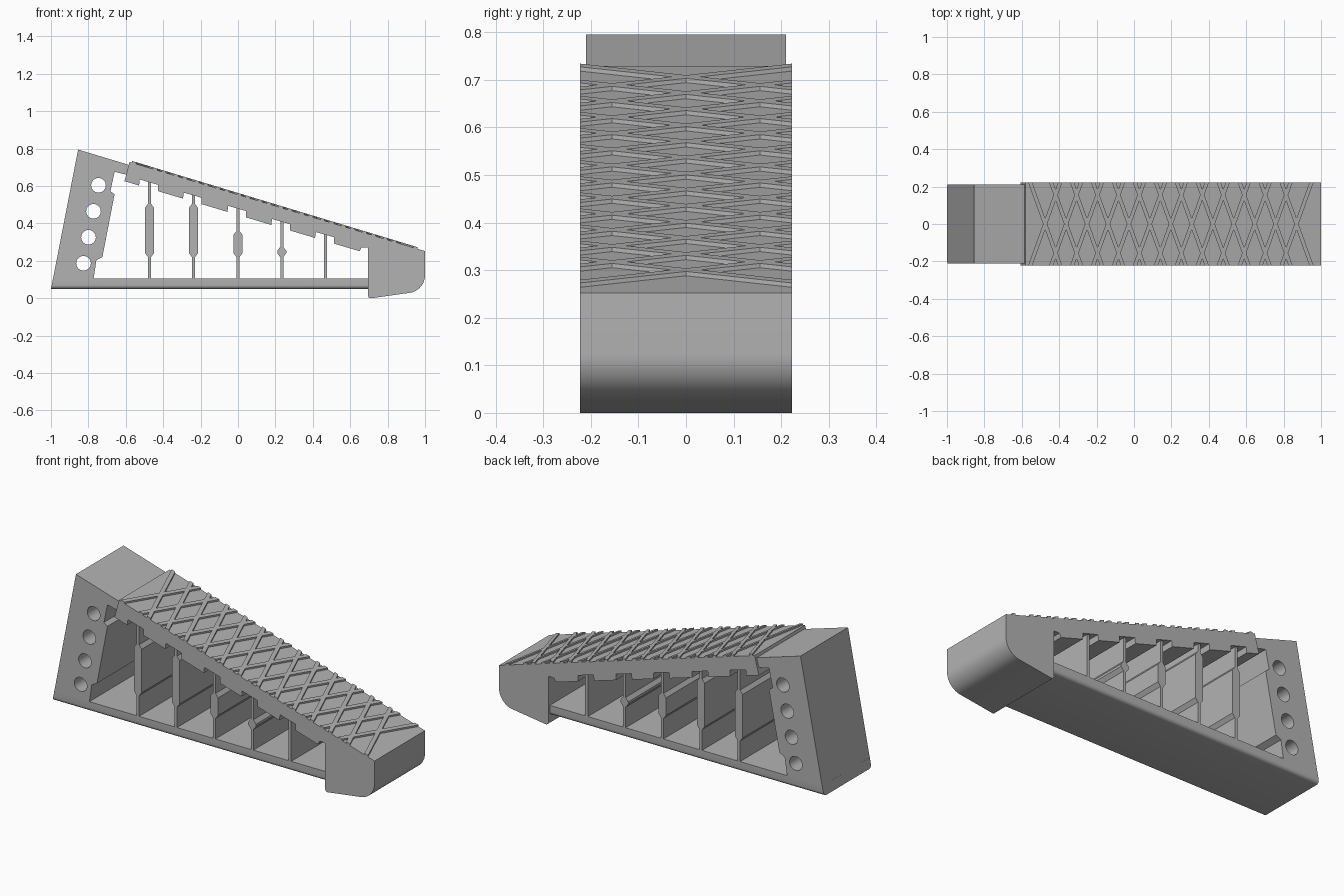
import bpy, bmesh, math
from mathutils import Vector, Matrix

cube = bpy.data.objects.get("Cube")
if cube:
    bpy.data.objects.remove(cube, do_unlink=True)

GREY = (0.45, 0.45, 0.45, 1)
mat = bpy.data.materials.new("grey rubber")
mat.use_nodes = True
mat.diffuse_color = GREY
mat.node_tree.nodes["Principled BSDF"].inputs["Base Color"].default_value = GREY

FRAME_HALF, COVER_HALF = 0.21, 0.223
SLOPE = 0.302


def tread_z(x):
    return 0.252 + SLOPE * (1 - x)


def arc(cx, cz, rx, rz, start, end, n):
    angles = [math.radians(start + (end - start) * i / n) for i in range(n + 1)]
    return [(cx + rx * math.cos(a), cz + rz * math.sin(a)) for a in angles]


def extrude_profile(name, loops, half):
    """Fill x-z outlines (later loops are holes) and extrude them across y."""
    curve = bpy.data.curves.new(name, "CURVE")
    curve.dimensions = "2D"
    curve.fill_mode = "BOTH"
    curve.extrude = half
    for loop in loops:
        spline = curve.splines.new("POLY")
        spline.points.add(len(loop) - 1)
        for point, (x, z) in zip(spline.points, loop):
            point.co = (x, z, 0, 1)
        spline.use_cyclic_u = True
    temp = bpy.data.objects.new(name, curve)
    mesh = bpy.data.meshes.new_from_object(temp)
    bpy.data.objects.remove(temp)
    mesh.transform(Matrix.Rotation(math.pi / 2, 4, "X"))
    return finish(name, mesh)


def finish(name, mesh):
    bm = bmesh.new()
    bm.from_mesh(mesh)
    bmesh.ops.remove_doubles(bm, verts=bm.verts, dist=0.0001)
    bmesh.ops.recalc_face_normals(bm, faces=bm.faces)
    bm.to_mesh(mesh)
    bm.free()
    mesh.name = name
    mesh.materials.clear()
    mesh.materials.append(mat)
    obj = bpy.data.objects.new(name, mesh)
    bpy.context.collection.objects.link(obj)
    bpy.ops.object.select_all(action="DESELECT")
    obj.select_set(True)
    bpy.context.view_layer.objects.active = obj
    bpy.ops.object.shade_smooth_by_angle(angle=math.radians(35))
    return obj


# Base plate with rounded long lower edges and a slanted back end
section = arc(-FRAME_HALF + 0.02, 0.07, 0.02, 0.02, 180, 270, 6)
section += arc(FRAME_HALF - 0.02, 0.07, 0.02, 0.02, 270, 360, 6)
section += [(FRAME_HALF, 0.105), (-FRAME_HALF, 0.105)]
bm = bmesh.new()
back = [bm.verts.new((-1 + (z - 0.05) * 0.195, y, z)) for y, z in section]
front = [bm.verts.new((0.75, y, z)) for y, z in section]
bm.faces.new(back)
bm.faces.new(front)
for i in range(len(section)):
    j = (i + 1) % len(section)
    bm.faces.new((back[i], back[j], front[j], front[i]))
base_mesh = bpy.data.meshes.new("base_plate")
bm.to_mesh(base_mesh)
bm.free()
finish("base_plate", base_mesh)

# Upright back post with a row of round through holes
post = [(-0.989, 0.105), (-0.855, 0.795), (-0.55, 0.703), (-0.55, 0.65),
        (-0.66, 0.676), (-0.682, 0.572), (-0.66, 0.556), (-0.725, 0.22),
        (-0.757, 0.204), (-0.772, 0.105)]
holes = [arc(-0.826 + 0.0267 * i, 0.187 + 0.139 * i, 0.039, 0.039, 0, 350, 35)
         for i in range(4)]
extrude_profile("back_post", [post] + holes, FRAME_HALF)

# Upright ribs, most of them thickened in the middle: x, bulge top
RIB_BOTTOM, BULGE_BOTTOM, THIN = 0.1, 0.22, 0.008
ribs = [(-0.473, 0.505), (-0.238, 0.505), (0, 0.36), (0.234, 0.275), (0.468, None)]
for number, (x, bulge_top) in enumerate(ribs, 1):
    side = [(THIN, RIB_BOTTOM)]
    if bulge_top:
        wide = min(0.024, (bulge_top - BULGE_BOTTOM) / 2)
        cut = wide - THIN + 0.005
        side += [(THIN, BULGE_BOTTOM), (wide, BULGE_BOTTOM + cut),
                 (wide, bulge_top - cut), (THIN, bulge_top)]
    side.append((THIN, tread_z(x) - 0.05))
    outline = [(x + w, z) for w, z in side] + [(x - w, z) for w, z in reversed(side)]
    extrude_profile(f"rib_{number}", [outline], FRAME_HALF)

# Sloped cover with a notch above each rib and a rounded toe
def underside(x):
    return 0.626 - 0.298 * (x + 0.607)


cover = [(1, tread_z(1)), (-0.58, tread_z(-0.58)), (-0.607, underside(-0.607))]
for x, _ in ribs:
    a, b = x - 0.056, x + 0.044
    cover += [(a, underside(a)), (a + 0.004, underside(a) + 0.032),
              (b, underside(b) + 0.034), (b, underside(b))]
cover += [(0.65, underside(0.65)), (0.66, 0.272), (0.695, 0.272)]
cover += arc(0.71, 0.015, 0.015, 0.015, 180, 278, 5)
cover += arc(0.905, 0.125, 0.095, 0.097, 278, 360, 14)
extrude_profile("cover", [cover], COVER_HALF)

# Raised crossing tread bars, one cross per step along the slope
LEAN, BAR_HALF, HEIGHT = 0.36, 0.011, 0.009
bm = bmesh.new()
for step in range(13):
    centre = -0.475 + 0.112 * step
    for sign in (-1, 1):
        corners = []
        for y, w in ((-1, -1), (1, -1), (1, 1), (-1, 1)):
            y *= COVER_HALF
            corners.append((centre + sign * LEAN * y + w * BAR_HALF, y))
        low = [bm.verts.new((x, y, tread_z(x) - 0.005)) for x, y in corners]
        top = [bm.verts.new((x, y, tread_z(x) + HEIGHT)) for x, y in corners]
        bm.faces.new(low)
        bm.faces.new(top)
        for i in range(4):
            j = (i + 1) % 4
            bm.faces.new((low[i], low[j], top[j], top[i]))
tread_mesh = bpy.data.meshes.new("tread_bars")
bm.to_mesh(tread_mesh)
bm.free()
finish("tread_bars", tread_mesh)
